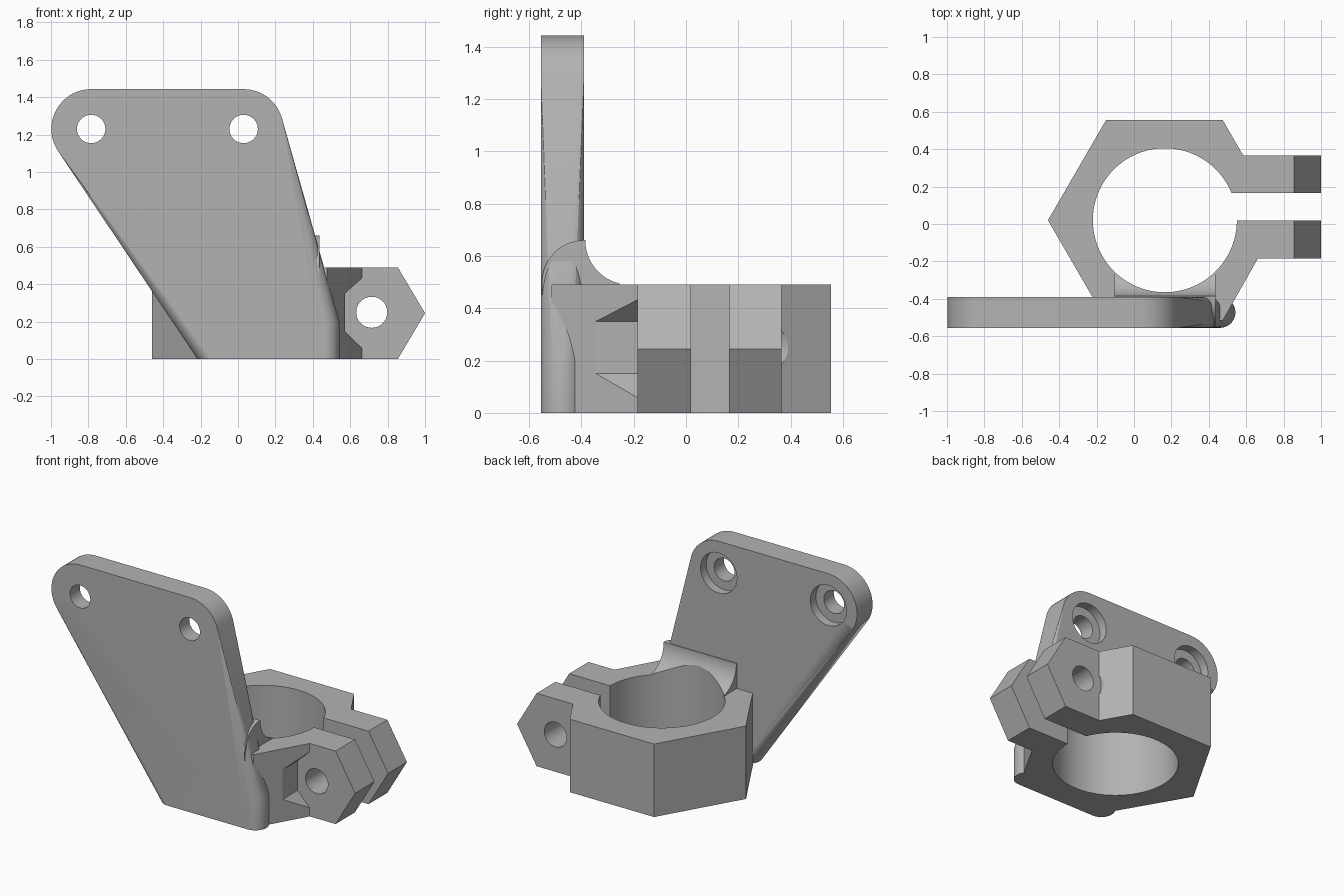
import bpy, bmesh
from math import sin, cos, pi, radians
from mathutils import Vector

cube = bpy.data.objects.get("Cube")
if cube:
    bpy.data.objects.remove(cube, do_unlink=True)

grey = bpy.data.materials.new("plain_grey")
grey.use_nodes = True
colour = (0.45, 0.45, 0.45, 1)
grey.diffuse_color = colour
grey.node_tree.nodes["Principled BSDF"].inputs["Base Color"].default_value = colour

# How (u, v, depth) maps to x, y, z for prisms along each axis
AXES = {
    "x": lambda u, v, d: Vector((d, u, v)),
    "y": lambda u, v, d: Vector((u, d, v)),
    "z": lambda u, v, d: Vector((u, v, d)),
}


def arc(u, v, r, start=0, end=360, n=64):
    steps = n if end - start == 360 else n + 1
    angles = [radians(start + (end - start) * i / n) for i in range(steps)]
    return [(u + r * cos(a), v + r * sin(a)) for a in angles]


def make_object(name, bm):
    bmesh.ops.recalc_face_normals(bm, faces=bm.faces)
    mesh = bpy.data.meshes.new(name)
    bm.to_mesh(mesh)
    bm.free()
    mesh.materials.append(grey)
    obj = bpy.data.objects.new(name, mesh)
    bpy.context.collection.objects.link(obj)
    return obj


def prism(name, axis, points, low, high):
    bm = bmesh.new()
    place = AXES[axis]
    a = [bm.verts.new(place(u, v, low)) for u, v in points]
    b = [bm.verts.new(place(u, v, high)) for u, v in points]
    bm.faces.new(a)
    bm.faces.new(b)
    for i in range(len(a)):
        j = (i + 1) % len(a)
        bm.faces.new((a[i], a[j], b[j], b[i]))
    return make_object(name, bm)


def hull(name, discs):
    bm = bmesh.new()
    for axis, points, low, high in discs:
        for depth in (low, high):
            for u, v in points:
                bm.verts.new(AXES[axis](u, v, depth))
    result = bmesh.ops.convex_hull(bm, input=bm.verts)
    spare = {g for g in result["geom_interior"] + result["geom_unused"]
             if isinstance(g, bmesh.types.BMVert) and g.is_valid}
    bmesh.ops.delete(bm, geom=list(spare), context="VERTS")
    bmesh.ops.dissolve_limit(bm, angle_limit=radians(0.2), verts=bm.verts, edges=bm.edges)
    return make_object(name, bm)


def cut(obj, *cutters):
    for cutter in cutters:
        mod = obj.modifiers.new("cut", "BOOLEAN")
        mod.operation = "DIFFERENCE"
        mod.solver = "EXACT"
        mod.object = cutter
        graph = bpy.context.evaluated_depsgraph_get()
        mesh = bpy.data.meshes.new_from_object(obj.evaluated_get(graph))
        obj.modifiers.clear()
        obj.data = mesh
        bpy.data.objects.remove(cutter, do_unlink=True)


FRONT, BACK = -0.555, -0.39
TOP = 0.49
HOLES = (-0.785, 0.03)
HOLE_Z = 1.23
BORE = arc(0.165, 0.02, 0.385, n=96)

# Mounting plate: upper rounded corners blending into upright rounded ends
plate = hull("mounting_plate",
             [("y", arc(x, HOLE_Z, 0.213), FRONT, BACK) for x in HOLES]
             + [("z", arc(x, -0.473, 0.082), 0, 0.2) for x in (-0.135, 0.46)])
for x in HOLES:
    cut(plate,
        prism("screw_hole", "y", arc(x, HOLE_Z, 0.076, n=32), -0.7, -0.2),
        prism("screw_recess", "y", arc(x, HOLE_Z, 0.135, n=48), -0.45, -0.2))

# Split hexagonal clamp with two parallel ears
clamp = prism("hexagonal_clamp", "z", [
    (-0.46, 0.02), (-0.15, 0.555), (0.475, 0.555), (0.585, 0.365),
    (1.05, 0.365), (1.05, 0.165), (0.4, 0.165), (0.4, 0.02),
    (1.05, 0.02), (1.05, -0.185), (0.662, -0.185), (0.475, -0.515),
    (-0.15, -0.515)], 0, TOP)
MID = TOP / 2
cut(clamp,
    prism("bore", "z", BORE, -0.2, 1),
    # Pointed ear ends
    prism("ear_point", "y", [(0.825, -0.05), (1, MID), (0.825, TOP + 0.05),
                             (1.2, TOP + 0.05), (1.2, -0.05)], -1, 1),
    # Bolt hole, washer clearance and nut pocket
    prism("bolt_hole", "y", arc(0.715, 0.25, 0.083, n=32), -0.6, 0.6),
    prism("washer_clearance", "y", arc(0.715, 0.25, 0.145, n=48), 0.365, 0.7),
    prism("nut_pocket", "y", [(0.572, 0.15), (0.572, 0.35), (0.67, 0.44),
                              (0.9, 0.44), (0.9, 0.05), (0.67, 0.05)], -0.7, -0.185))

# Curved fillet joining the plate to the clamp top
rounded_front = arc(-0.39, 0.5, 0.16, 180, 90, 20)
hollow_back = arc(-0.215, 0.66, 0.17, 180, 270, 20)
fillet = prism("joining_fillet", "x",
               [(-0.55, 0.45)] + rounded_front + hollow_back + [(-0.215, 0.45)],
               -0.105, 0.435)
cut(fillet, prism("fillet_bore", "z", BORE, -0.2, 1))

# Smooth the round surfaces, keep edges sharp
for obj in (plate, clamp, fillet):
    bpy.ops.object.select_all(action="DESELECT")
    obj.select_set(True)
    bpy.context.view_layer.objects.active = obj
    bpy.ops.object.shade_smooth_by_angle(angle=radians(25))
